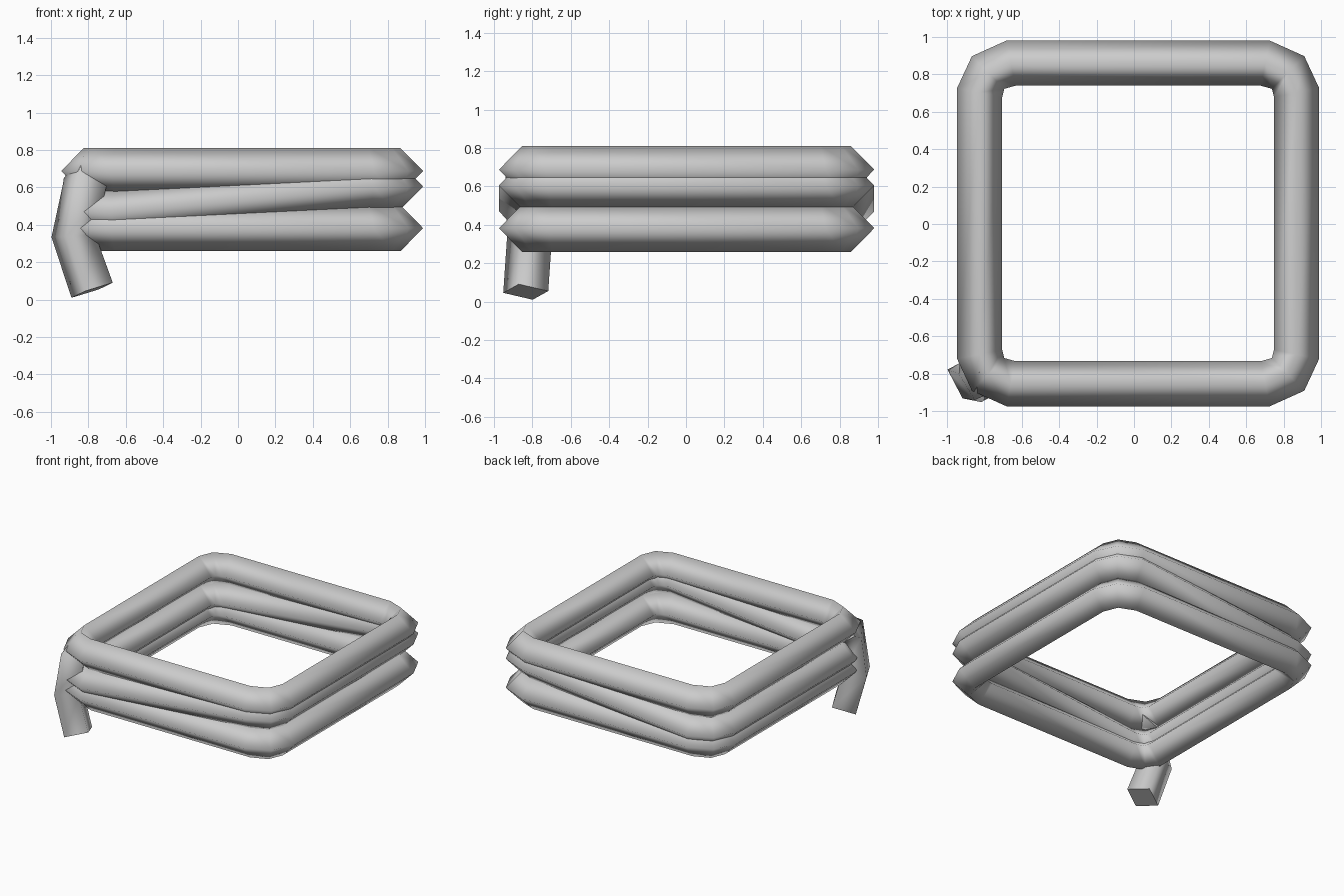
import bpy, bmesh
from mathutils import Vector

cube = bpy.data.objects.get("Cube")
if cube:
    bpy.data.objects.remove(cube, do_unlink=True)

RADIUS = 0.123

# One plain grey for the whole coil
grey = bpy.data.materials.new("rope_grey")
grey.use_nodes = True
COLOUR = (0.6, 0.6, 0.6, 1)
grey.diffuse_color = COLOUR
grey.node_tree.nodes["Principled BSDF"].inputs["Base Color"].default_value = COLOUR


def sweep(name, path, ref, closed):
    """Sweep a four-sided section, one corner turned towards ref, along a path."""
    path = [Vector(p) for p in path]
    ref, n = Vector(ref), len(path)
    bm = bmesh.new()
    rings = []
    for i, p in enumerate(path):
        before = path[i - 1] if closed or i else None
        after = path[(i + 1) % n] if closed or i < n - 1 else None
        t = Vector()
        if before is not None:
            t += (p - before).normalized()
        if after is not None:
            t += (after - p).normalized()
        t.normalize()
        u = (ref - t * ref.dot(t)).normalized()
        v = t.cross(u)
        rings.append([bm.verts.new(p + RADIUS * d) for d in (u, v, -u, -v)])
    for i in range(n if closed else n - 1):
        a, b = rings[i], rings[(i + 1) % n]
        for k in range(4):
            m = (k + 1) % 4
            bm.faces.new((a[k], a[m], b[m], b[k])).smooth = True
    # Flat end caps with sharp rims
    if not closed:
        for ring in (rings[0], rings[-1]):
            for e in bm.faces.new(ring).edges:
                e.smooth = False
    bmesh.ops.recalc_face_normals(bm, faces=bm.faces)
    mesh = bpy.data.meshes.new(name)
    bm.to_mesh(mesh)
    bm.free()
    mesh.materials.append(grey)
    obj = bpy.data.objects.new(name, mesh)
    bpy.context.collection.objects.link(obj)


def coil(name, z_left, z_right):
    """Rounded square loop, level or tilted from left to right."""
    corner = [(0.847, 0.70), (0.802, 0.807), (0.68, 0.857)]
    path = []
    for sx, sy in ((1, 1), (-1, 1), (-1, -1), (1, -1)):
        points = corner if sx == sy else corner[::-1]
        path += [(0.022 + sx * x, 0.003 + sy * y, z_right if sx > 0 else z_left)
                 for x, y in points]
    sweep(name, path, (0, 0, 1), True)


# Three stacked coils, the middle one tilted
coil("top_coil", 0.687, 0.687)
coil("middle_coil", 0.47, 0.605)
coil("bottom_coil", 0.382, 0.382)

# Loose rope end hanging from one corner
sweep("hanging_end",
      [(-0.81, -0.74, 0.66), (-0.82, -0.84, 0.61),
       (-0.88, -0.815, 0.34), (-0.78, -0.835, 0.05)],
      (-0.955, 0.3, 0), False)
